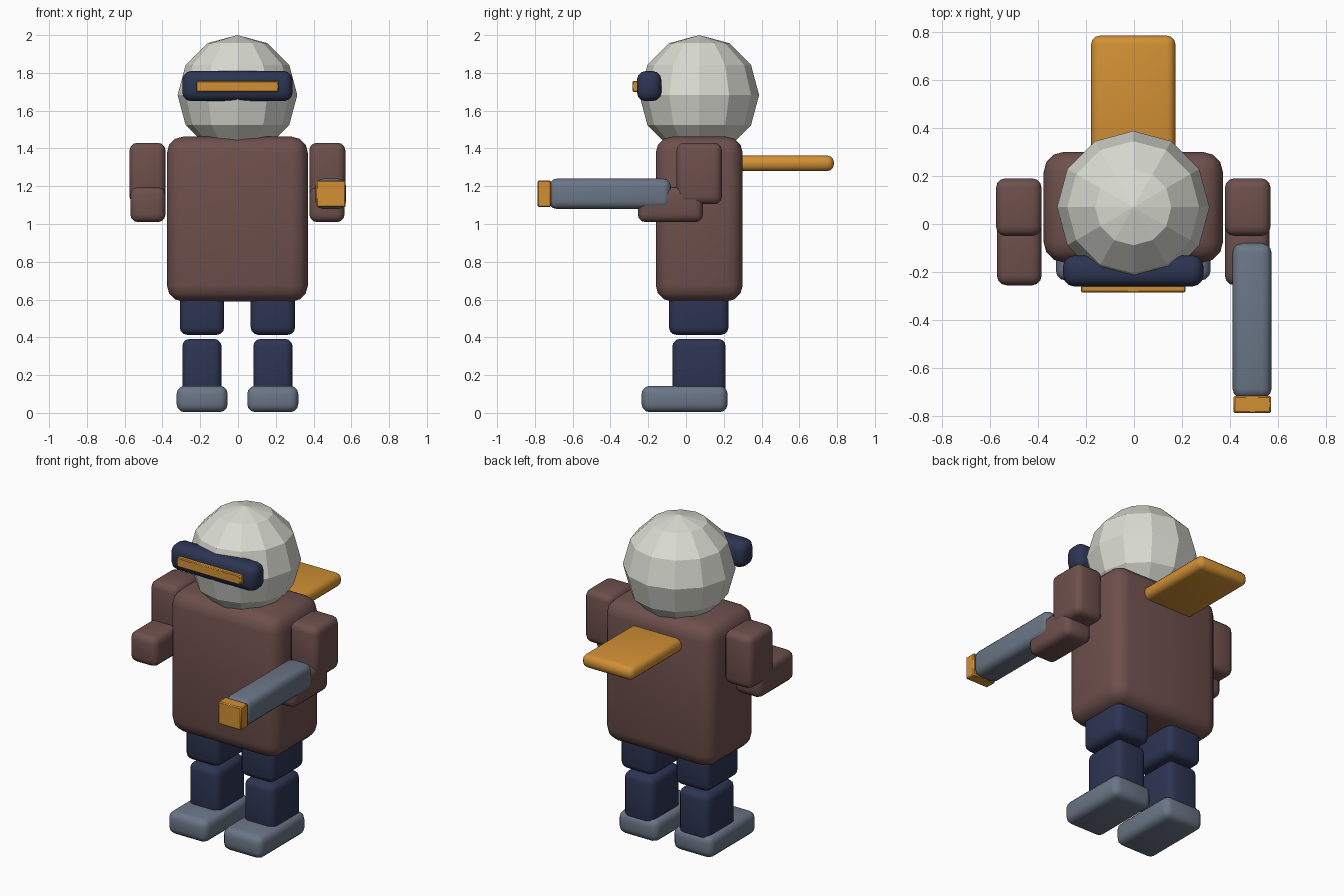
import bpy
import math

if "Cube" in bpy.data.objects:
    bpy.data.objects.remove(bpy.data.objects["Cube"])


def material(name, rgb):
    m = bpy.data.materials.new(name)
    m.diffuse_color = (*rgb, 1.0)
    m.use_nodes = True
    m.node_tree.nodes["Principled BSDF"].inputs["Base Color"].default_value = m.diffuse_color
    return m


BROWN = material("brown", (0.155, 0.080, 0.072))
NAVY = material("navy", (0.026, 0.035, 0.085))
SLATE = material("slate", (0.145, 0.180, 0.240))
ORANGE = material("orange", (0.640, 0.280, 0.035))
BONE = material("bone", (0.700, 0.710, 0.640))

MID = -0.003  # centre line of the body


def block(name, x, y, z, mat, bevel, segments=3):
    """Rounded box from (min, max) extents on each axis."""
    lo, hi = zip(x, y, z)
    bpy.ops.mesh.primitive_cube_add(
        size=1, location=[(a + b) / 2 for a, b in zip(lo, hi)])
    ob = bpy.context.object
    ob.name = name
    ob.scale = [b - a for a, b in zip(lo, hi)]
    bpy.ops.object.transform_apply(location=False, rotation=False, scale=True)
    ob.data.materials.append(mat)
    mod = ob.modifiers.new("rounding", 'BEVEL')
    mod.width = bevel
    mod.segments = segments
    bpy.ops.object.modifier_apply(modifier=mod.name)
    bpy.ops.object.shade_smooth_by_angle(angle=math.radians(40))
    return ob


def pair(name, x, y, z, mat, bevel):
    """Same block on both sides of the body; x is distance from the middle."""
    a, b = x
    block("left_" + name, (MID + a, MID + b), y, z, mat, bevel)
    block("right_" + name, (MID - b, MID - a), y, z, mat, bevel)


# Torso
block("torso", (MID - 0.373, MID + 0.373), (-0.16, 0.30), (0.59, 1.462), BROWN, 0.085)

# Faceted helmet
bpy.ops.mesh.primitive_uv_sphere_add(
    segments=12, ring_count=6, radius=0.317, location=(MID, 0.07, 1.683))
helmet = bpy.context.object
helmet.name = "helmet"
helmet.data.materials.append(BONE)

# Visor and its glowing strip
block("visor", (MID - 0.292, MID + 0.292), (-0.26, -0.13), (1.65, 1.81), NAVY, 0.048)
block("visor_strip", (MID - 0.218, MID + 0.218), (-0.284, -0.25), (1.70, 1.757), ORANGE, 0.005, 1)

# Arms
pair("upper_arm", (0.381, 0.571), (-0.05, 0.19), (1.105, 1.43), BROWN, 0.04)
pair("forearm", (0.381, 0.567), (-0.255, 0.09), (1.01, 1.195), BROWN, 0.04)

# Arm cannon with muzzle
block("cannon_barrel", (0.41, 0.572), (-0.725, -0.08), (1.08, 1.24), SLATE, 0.04)
block("cannon_muzzle", (0.414, 0.57), (-0.786, -0.715), (1.09, 1.23), ORANGE, 0.006, 1)

# Back fin
block("back_fin", (MID - 0.175, MID + 0.175), (0.22, 0.783), (1.28, 1.362), ORANGE, 0.035)

# Legs and feet
pair("thigh", (0.07, 0.305), (-0.09, 0.225), (0.413, 0.72), NAVY, 0.04)
pair("shin", (0.084, 0.292), (-0.072, 0.21), (0.08, 0.392), NAVY, 0.04)
pair("foot", (0.052, 0.322), (-0.235, 0.22), (0.004, 0.143), SLATE, 0.042)
